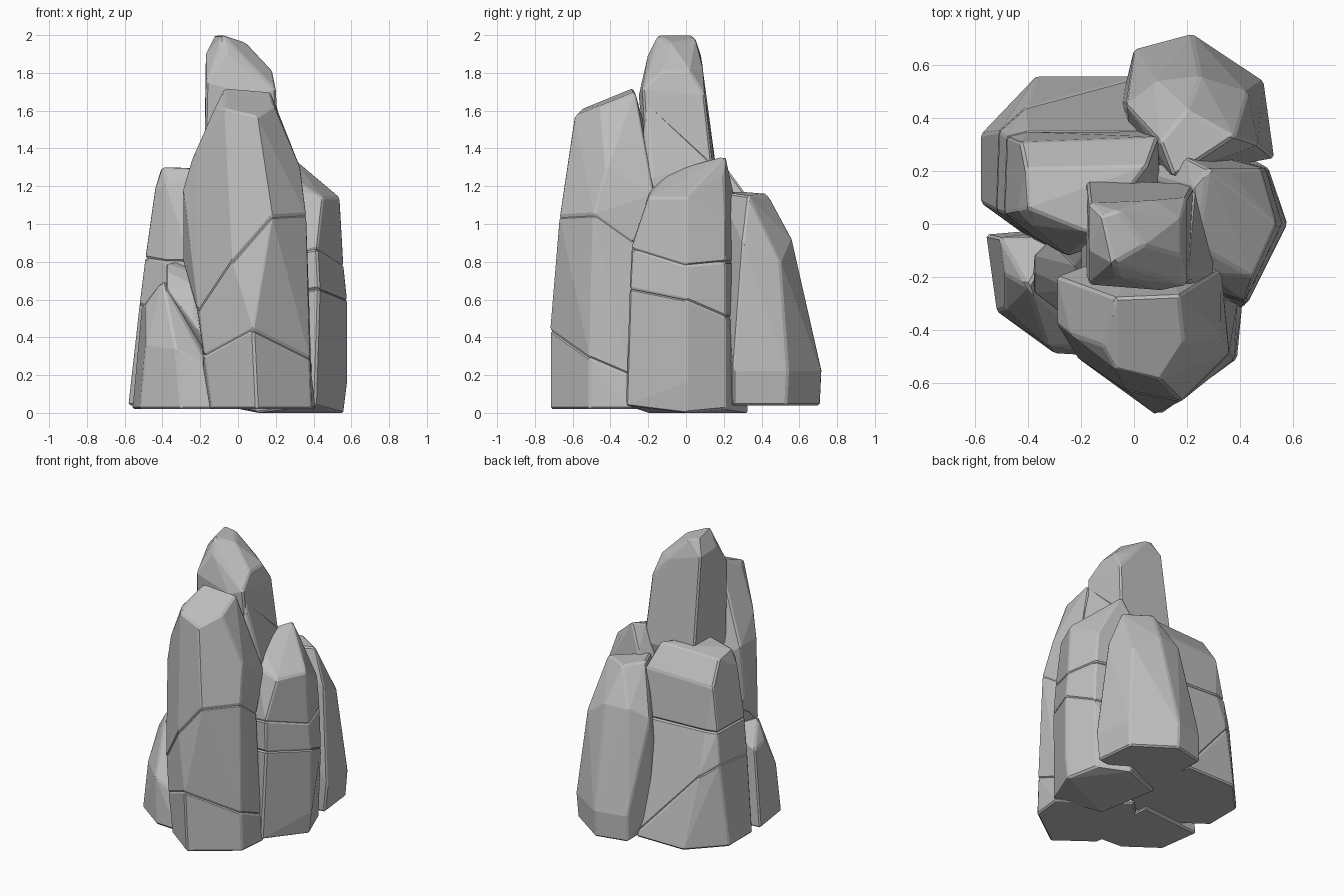
import bpy
import bmesh
from math import radians

default_cube = bpy.data.objects.get("Cube")
if default_cube:
    bpy.data.objects.remove(default_cube, do_unlink=True)

# One plain stone material
stone = bpy.data.materials.new("light grey stone")
stone.use_nodes = True
stone_colour = (0.52, 0.52, 0.52, 1)
stone.diffuse_color = stone_colour
stone.node_tree.nodes["Principled BSDF"].inputs["Base Color"].default_value = stone_colour


def boulder(name, corners):
    """Make one chipped block as the convex hull of its corners, given in hundredths."""
    bm = bmesh.new()
    for corner in corners:
        bm.verts.new([value / 100 for value in corner])
    hull = bmesh.ops.convex_hull(bm, input=bm.verts)
    loose = set(hull["geom_interior"]) | set(hull["geom_unused"])
    bmesh.ops.delete(bm, geom=[g for g in loose if isinstance(g, bmesh.types.BMVert)], context="VERTS")
    # Merge nearly flat triangles into broad facets
    bmesh.ops.dissolve_limit(bm, angle_limit=radians(6), verts=bm.verts, edges=bm.edges)
    bmesh.ops.recalc_face_normals(bm, faces=bm.faces)
    mesh = bpy.data.meshes.new(name)
    bm.to_mesh(mesh)
    bm.free()
    mesh.materials.append(stone)
    block = bpy.data.objects.new(name, mesh)
    bpy.context.collection.objects.link(block)
    # Worn edges, which also open a groove between stacked blocks
    bevel = block.modifiers.new("worn edges", "BEVEL")
    bevel.width = 0.01
    bevel.segments = 1
    bevel.limit_method = "ANGLE"
    bevel.angle_limit = radians(25)


def stack(name, *seams):
    """Stack blocks on each other, each one filling the space between two seams."""
    labels = ("lower", "middle", "upper")
    for label, below, above in zip(labels, seams, seams[1:]):
        boulder(f"{label}_{name}", below + above)


# Front rock: base, two slanting cracks, narrowing crown
stack(
    "front_rock",
    [(-14, -54, 2), (10, -72, 2), (39, -51, 2), (41, -30, 2), (0, 0, 2), (-20, -20, 2)],
    [(-18, -53, 30), (8, -72, 44), (38, -51, 29), (39, -30, 20), (10, 0, 30), (-20, -20, 45)],
    [(-21, -51, 53), (-3, -63, 80), (18, -67, 104), (36, -49, 105),
     (34, -28, 90), (10, -5, 90), (-22, -22, 55)],
    [(-29, -25, 80), (-29, -38, 118), (-29, -20, 118), (-24, -42, 135), (-12, -46, 162),
     (-7, -55, 161), (10, -59, 157), (19, -45, 163), (17, -27, 170), (-7, -28, 172),
     (33, -42, 130), (33, -17, 115)],
)

# Tall peak rising from the middle
boulder("central_peak", [
    (-12, 3, 200), (-8, -15, 200), (-6, 5, 198), (4, -8, 196), (18, 2, 181), (8, 9, 182),
    (18, -12, 181), (20, 10, 168), (-17, 8, 189), (-17, -10, 190), (-6, -20, 190),
    (-17, -23, 174), (10, -25, 168), (20, -23, 171), (-18, 17, 122), (23, 15, 122),
    (23, -20, 120), (-18, -20, 120), (0, 0, 40),
])

# Shoulder leaning against the peak
boulder("peak_shoulder", [
    (20, -21, 165), (-10, -20, 160), (23, 13, 133), (-10, 10, 130), (30, -18, 125),
    (30, 10, 90), (-20, 10, 90), (-20, -30, 90), (30, -28, 90),
])

# Right rock: two level cracks and a pointed cap
stack(
    "right_rock",
    [(56, 0, 0), (41, -32, 4), (49, 21, 2), (30, 33, 0), (0, 20, 2), (10, -20, 0), (58, 0, 16)],
    [(58, 0, 60), (43, -30, 66), (51, 21, 51), (30, 27, 50), (0, 20, 50), (10, -20, 60)],
    [(56, 0, 78), (42, -29, 87), (50, 21, 80), (30, 26, 80), (0, 20, 80), (10, -20, 80)],
    [(54, 0, 114), (45, -20, 114), (48, 21, 102), (36, 20, 125), (28, 21, 136), (22, 14, 134),
     (20, 25, 118), (24, -8, 128), (28, -19, 118)],
)

# Back rock: one tall block tapering to a flat tip
boulder("back_rock", [
    (15, 18, 117), (10, 31, 117), (20, 43, 116), (38, 33, 115), (36, 47, 93), (8, 54, 92),
    (25, 56, 92), (43, 50, 80), (-3, 45, 85), (47, 30, 90), (0, 66, 22), (22, 72, 22),
    (49, 54, 22), (53, 25, 22), (-5, 45, 22), (0, 66, 4), (22, 71, 4), (48, 53, 4),
    (51, 25, 4), (0, 20, 4),
])

# Left rock: a steep crack low down and a level one above
stack(
    "left_rock",
    [(-58, 34, 4), (-58, 8, 4), (-37, 56, 4), (0, 56, 4), (15, 5, 4), (-40, -5, 4), (-20, -15, 4)],
    [(-51, 35, 61), (-52, 5, 58), (-41, 44, 53), (0, 55, 7), (10, 10, 20),
     (-38, -6, 52), (-25, -12, 50)],
    [(-48, 33, 82), (-49, 4, 82), (-40, 35, 82), (10, 35, 80), (10, 0, 80),
     (-38, -5, 80), (-25, -12, 80)],
    [(-43, 31, 112), (-44, 5, 118), (-41, 21, 128), (-40, 6, 130), (-38, -1, 122), (-15, -4, 129),
     (5, 22, 129), (9, 33, 114)],
)

# Small rock at the front left, with a thin ledge behind it
boulder("small_rock", [
    (-56, -4, 2), (-52, -33, 2), (-30, -49, 2), (-13, -50, 2), (-8, -20, 2), (-10, 0, 2),
    (-51, -5, 56), (-49, -19, 57), (-49, -32, 35), (-33, -46, 34), (-40, -24, 70),
    (-28, -37, 46), (-15, -46, 24), (-30, -5, 68),
])
boulder("small_ledge", [
    (-38, -12, 79), (-38, -18, 75), (-23, -25, 68), (-22, -16, 74), (-32, -6, 80),
    (-38, -26, 66), (-16, -42, 36), (-24, -36, 50), (-10, 0, 20), (-10, -40, 20),
])
